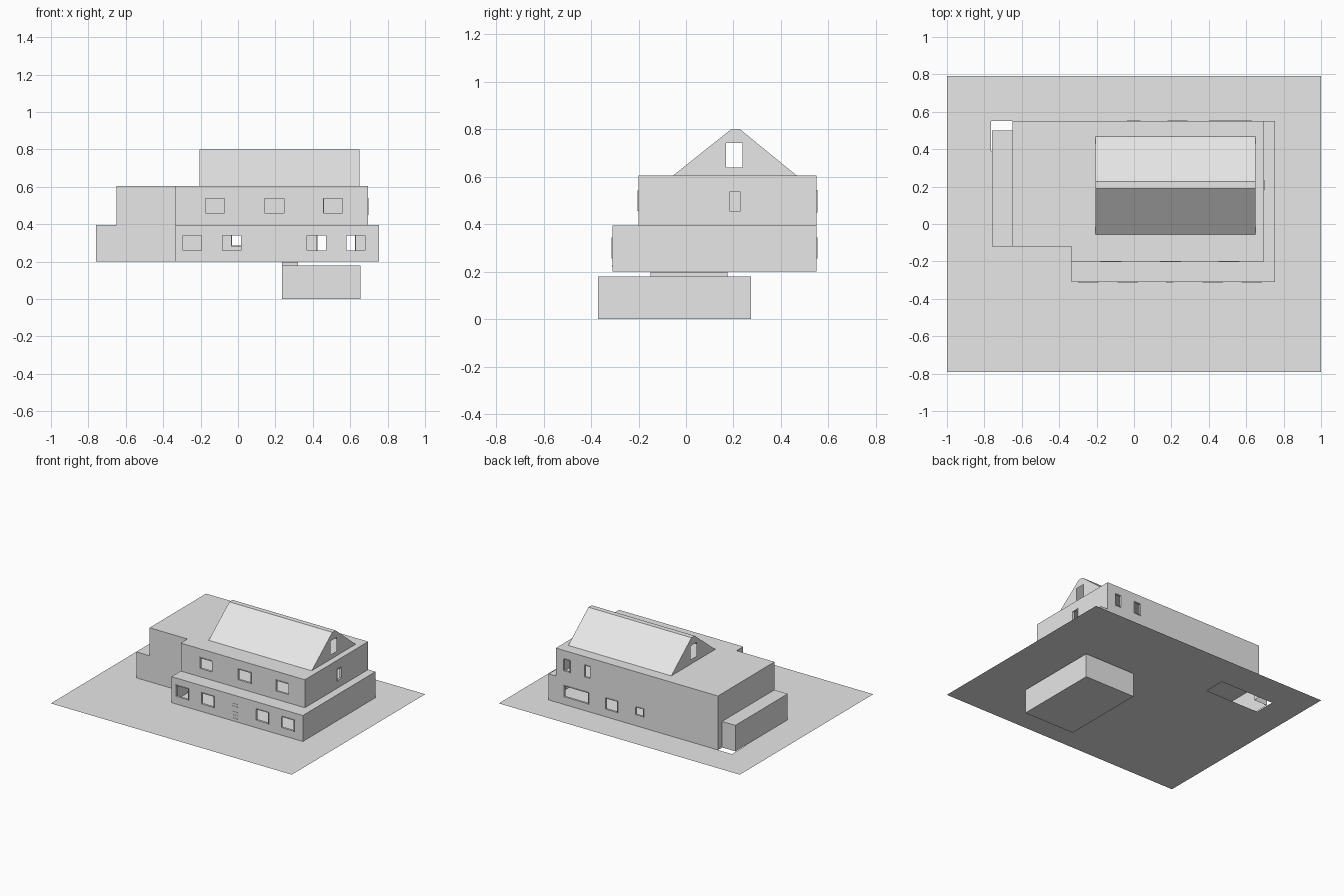
import bpy, bmesh
from mathutils import Vector

if "Cube" in bpy.data.objects:
    bpy.data.objects.remove(bpy.data.objects["Cube"])

grey = bpy.data.materials.new("plain_grey")
grey.diffuse_color = (0.8, 0.8, 0.8, 1)
grey.use_nodes = True
grey.node_tree.nodes["Principled BSDF"].inputs["Base Color"].default_value = grey.diffuse_color


def finish(name, bm):
    mesh = bpy.data.meshes.new(name)
    bm.to_mesh(mesh)
    bm.free()
    mesh.materials.append(grey)
    obj = bpy.data.objects.new(name, mesh)
    bpy.context.collection.objects.link(obj)
    return obj


def panel(name, points, holes=(), axes=(0, 2)):
    """Flat sheet; each hole is (a0, a1, b0, b1) along the two given axes."""
    bm = bmesh.new()
    bm.faces.new([bm.verts.new(p) for p in points])
    for a0, a1, b0, b1 in holes:
        for axis, value in ((axes[0], a0), (axes[0], a1), (axes[1], b0), (axes[1], b1)):
            co, no = Vector(), Vector()
            co[axis], no[axis] = value, 1
            bmesh.ops.bisect_plane(bm, geom=bm.verts[:] + bm.edges[:] + bm.faces[:],
                                   dist=1e-6, plane_co=co, plane_no=no)
    gone = []
    for f in bm.faces:
        c = f.calc_center_median()
        if any(a0 < c[axes[0]] < a1 and b0 < c[axes[1]] < b1 for a0, a1, b0, b1 in holes):
            gone.append(f)
    bmesh.ops.delete(bm, geom=gone, context='FACES')
    return finish(name, bm)


def add_box(bm, lo, hi):
    r = bmesh.ops.create_cube(bm, size=1)
    for v in r['verts']:
        v.co = Vector([lo[i] + (v.co[i] + 0.5) * (hi[i] - lo[i]) for i in range(3)])


def box(name, lo, hi):
    bm = bmesh.new()
    add_box(bm, lo, hi)
    return finish(name, bm)


def window_frame(name, hole, axis, plane, outward):
    """Slim surround sitting in a wall opening, proud of the wall."""
    a0, a1, z0, z1 = hole
    t = 0.005
    n0, n1 = sorted((plane + outward * 0.004, plane - outward * 0.012))
    bm = bmesh.new()
    for p0, p1, q0, q1 in ((a0, a0 + t, z0, z1), (a1 - t, a1, z0, z1),
                           (a0 + t, a1 - t, z0, z0 + t), (a0 + t, a1 - t, z1 - t, z1)):
        if axis == 0:
            add_box(bm, (p0, n0, q0), (p1, n1, q1))
        else:
            add_box(bm, (n0, p0, q0), (n1, p1, q1))
    finish(name, bm)


def storey(name, outline, z0, z1, openings):
    """Walls around an anticlockwise outline plus a flat roof."""
    for i, (p, q) in enumerate(zip(outline, outline[1:] + outline[:1])):
        axis = 0 if abs(p[1] - q[1]) < 1e-6 else 1
        holes = openings.get(i, [])
        panel(f"{name}_wall_{i}", [(*p, z0), (*q, z0), (*q, z1), (*p, z1)], holes, (axis, 2))
        if axis == 0:
            outward = -1 if q[0] > p[0] else 1
        else:
            outward = 1 if q[1] > p[1] else -1
        for k, hole in enumerate(holes):
            window_frame(f"{name}_window_{i}_{k}", hole, axis, p[1 - axis], outward)
    panel(f"{name}_flat_roof", [(*p, z1) for p in outline])


# Site sheet with the open corner that runs under the house
panel("site", [(-1, -.79, .2), (1, -.79, .2), (1, .79, .2), (-1, .79, .2)],
      [(-.765, -.32, .39, .55)], (0, 1))

# Cellar and its stair neck
box("cellar", (.235, -.37, 0), (.655, .275, .18))
box("cellar_stair_neck", (.235, -.15, .18), (.32, .175, .199))

# Ground floor
storey("ground_floor",
       [(-.335, -.31), (.755, -.31), (.755, .55), (-.65, .55),
        (-.65, .5), (-.76, .5), (-.76, -.12), (-.335, -.12)], .2, .395,
       {0: [(x, x + .11, .255, .345) for x in (-.3, -.088, .365, .575)],
        2: [(.42, .63, .255, .345), (.18, .285, .255, .345), (-.037, .035, .28, .345)]})

# Upper floor
storey("upper_floor",
       [(-.335, -.2), (.695, -.2), (.695, .55), (-.65, .55),
        (-.65, -.12), (-.335, -.12)], .395, .605,
       {0: [(x, x + .112, .455, .542) for x in (-.178, .138, .453)],
        1: [(.178, .235, .45, .54)],
        2: [(.575, .632, .45, .545), (.402, .46, .45, .545)]})

# Front door hinges and handle
for k, z in enumerate((.222, .245, .27, .31, .33)):
    box(f"door_fitting_{k}", (.172, -.312, z), (.212, -.31, z + .003))

# Pitched roof with flat ridge, and gables with a window each
profile = [(-.055, .605), (.19, .8), (.228, .8), (.467, .605)]
for i in range(3):
    (y0, z0), (y1, z1) = profile[i], profile[i + 1]
    panel(f"roof_slope_{i}", [(-.205, y0, z0), (.65, y0, z0), (.65, y1, z1), (-.205, y1, z1)])
gable_window = [(.168, .238, .64, .742)]
panel("gable_left", [(-.205, y, z) for y, z in profile], gable_window, (1, 2))
panel("gable_right", [(.65, y, z) for y, z in reversed(profile)], gable_window, (1, 2))
